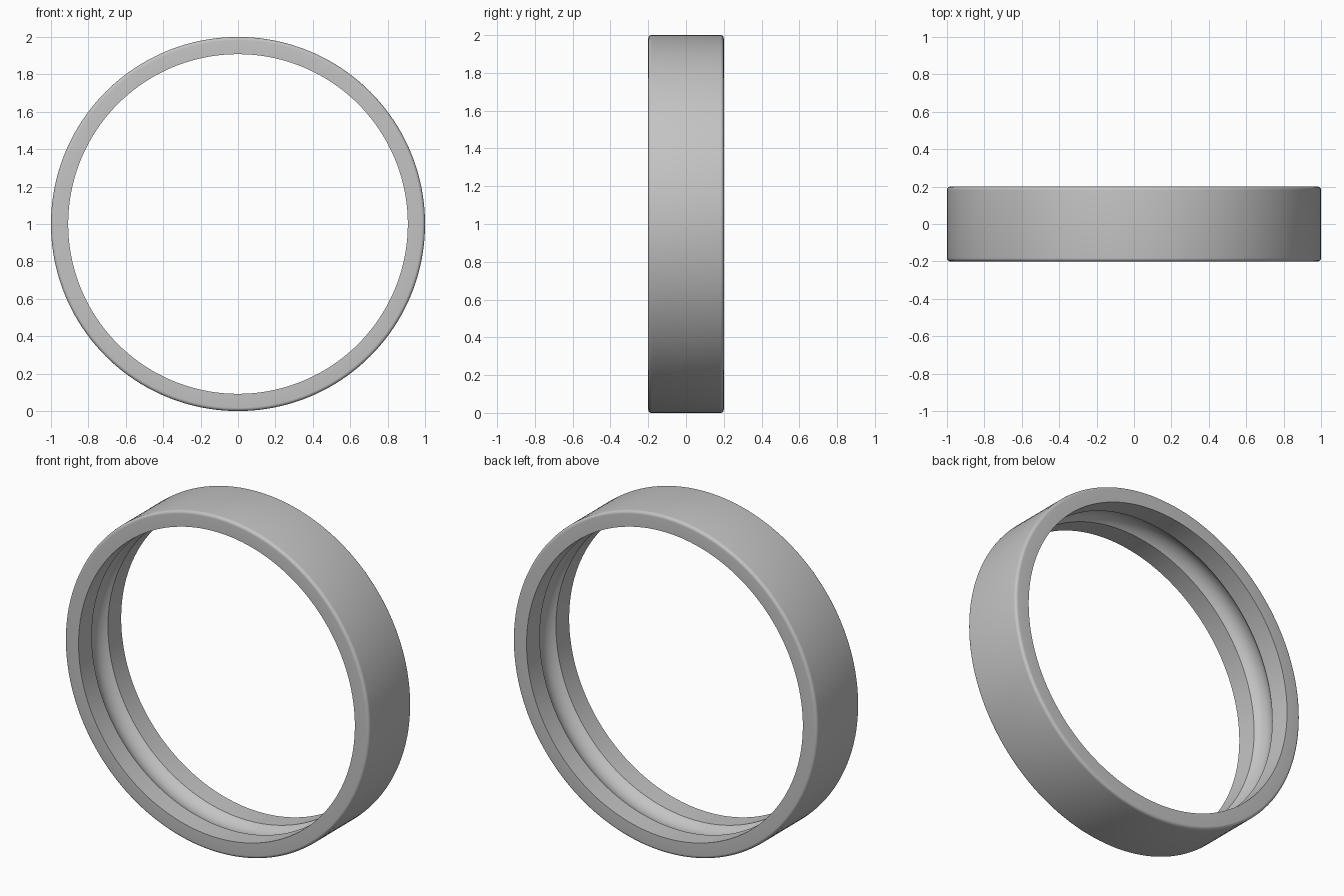
import bpy
import bmesh
from math import sin, cos, asin, pi, radians

# Remove the default cube
cube = bpy.data.objects.get("Cube")
if cube:
    bpy.data.objects.remove(cube, do_unlink=True)

OUTER, INNER, HALF_WIDTH = 1.0, 0.908, 0.2
FILLET = 0.018
GROOVE_HALF, GROOVE_RADIUS = 0.076, 0.1
SEGMENTS = 160

# Plain grey steel
steel = bpy.data.materials.new("grey steel")
steel.use_nodes = True
grey = (0.55, 0.55, 0.55, 1)
steel.diffuse_color = grey
steel.node_tree.nodes["Principled BSDF"].inputs["Base Color"].default_value = grey


def arc(r0, y0, radius, start, end, steps):
    """Points (r, y) along an arc; angles run from the outward direction."""
    angles = [start + (end - start) * i / steps for i in range(steps + 1)]
    return [(r0 + radius * cos(a), y0 + radius * sin(a)) for a in angles]


# Cross-section: two rounded outer corners, sharp bore edges, ball groove
corner_r, corner_y = OUTER - FILLET, HALF_WIDTH - FILLET
half_angle = asin(GROOVE_HALF / GROOVE_RADIUS)
groove_centre = INNER - GROOVE_RADIUS * cos(half_angle)
profile = arc(corner_r, -corner_y, FILLET, -pi / 2, 0, 6)
profile += arc(corner_r, corner_y, FILLET, 0, pi / 2, 6)
profile += [(INNER, HALF_WIDTH)]
profile += arc(groove_centre, 0, GROOVE_RADIUS, half_angle, -half_angle, 16)
profile += [(INNER, -HALF_WIDTH)]

# Revolve the cross-section about the ring axis
bm = bmesh.new()
rings = []
for s in range(SEGMENTS):
    t = 2 * pi * s / SEGMENTS
    rings.append([bm.verts.new((r * cos(t), y, 1 + r * sin(t))) for r, y in profile])
count = len(profile)
for s in range(SEGMENTS):
    a, b = rings[s], rings[(s + 1) % SEGMENTS]
    for i in range(count):
        j = (i + 1) % count
        bm.faces.new((a[i], a[j], b[j], b[i]))
bmesh.ops.recalc_face_normals(bm, faces=bm.faces)

mesh = bpy.data.meshes.new("bearing_outer_ring")
bm.to_mesh(mesh)
bm.free()
mesh.materials.append(steel)
ring = bpy.data.objects.new("bearing_outer_ring", mesh)
bpy.context.collection.objects.link(ring)

# Smooth surfaces with crisp bore and groove edges
bpy.ops.object.select_all(action='DESELECT')
ring.select_set(True)
bpy.context.view_layer.objects.active = ring
bpy.ops.object.shade_smooth_by_angle(angle=radians(30))
